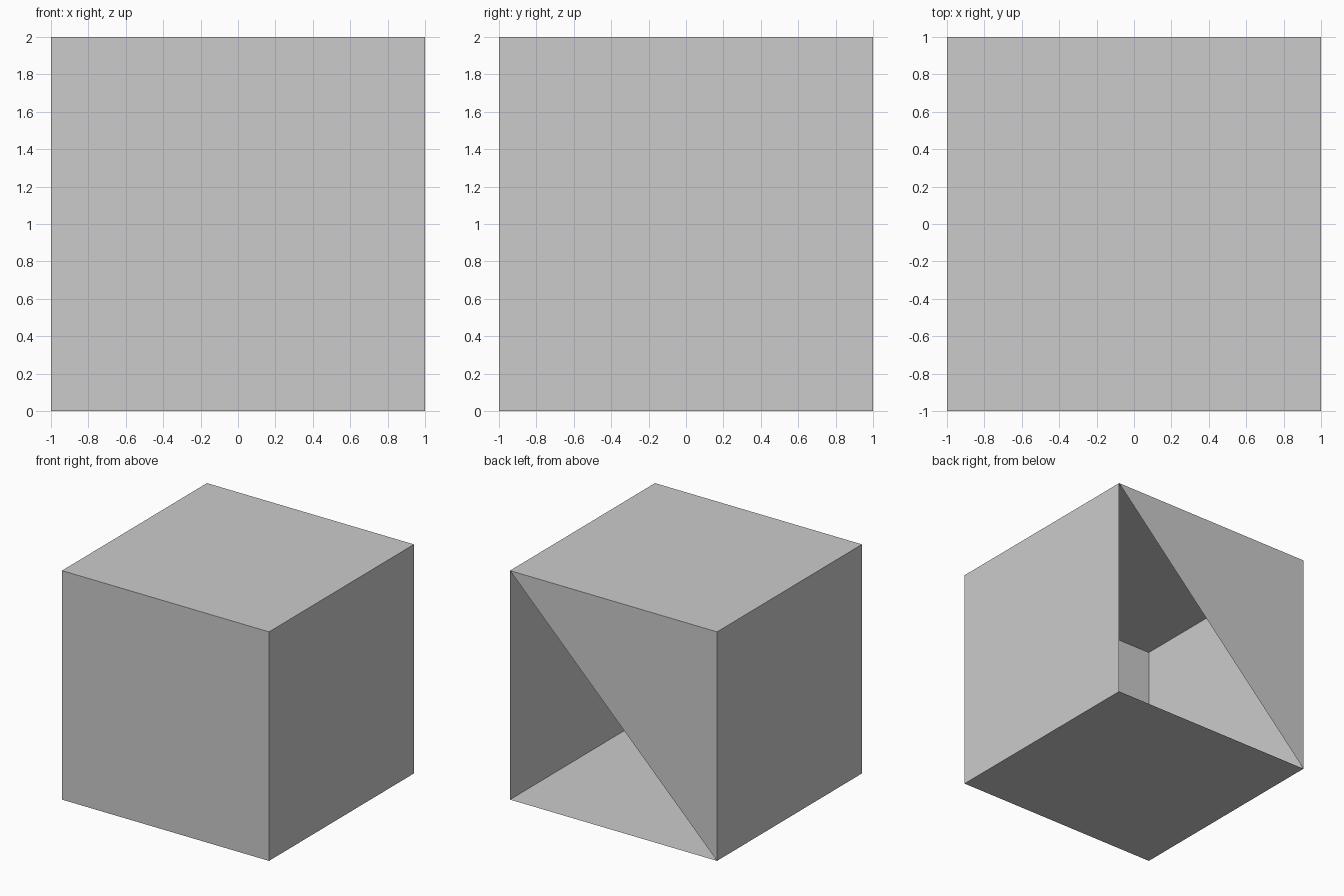
import bpy, bmesh
from mathutils import Vector

if "Cube" in bpy.data.objects:
    bpy.data.objects.remove(bpy.data.objects["Cube"])

# Cube shell standing on the ground
bm = bmesh.new()
bmesh.ops.create_cube(bm, size=2)
bmesh.ops.translate(bm, verts=bm.verts, vec=(0, 0, 1))


def corner(x, z):
    return min(bm.verts, key=lambda v: (v.co - Vector((x, 1, z))).length)


# Split the back face on its diagonal and leave the lower triangle open
back = max(bm.faces, key=lambda f: f.calc_center_median().y)
bmesh.utils.face_split(back, corner(1, 2), corner(-1, 0))
opening = next(f for f in bm.faces
               if len(f.verts) == 3 and corner(1, 0) in f.verts)
bmesh.ops.delete(bm, geom=[opening], context='FACES_ONLY')

mesh = bpy.data.meshes.new("open_cube")
bm.to_mesh(mesh)
bm.free()
bpy.context.collection.objects.link(bpy.data.objects.new("open_cube", mesh))
